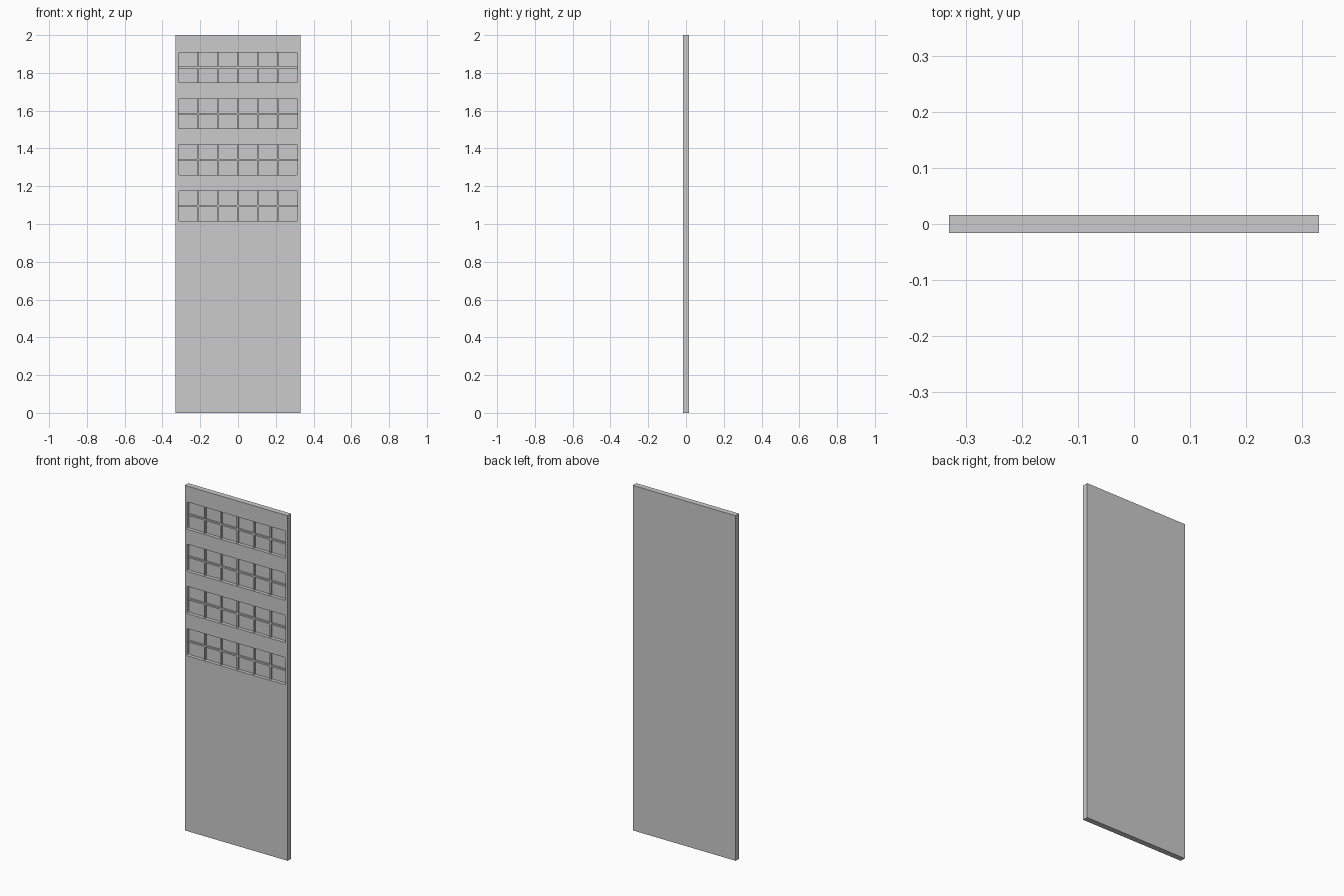
import bpy, bmesh
from mathutils import Matrix

if "Cube" in bpy.data.objects:
    bpy.data.objects.remove(bpy.data.objects["Cube"])

W, T, H = 0.66, 0.032, 2.0            # door width, thickness, height
WIN_W, WIN_H = 0.632, 0.158           # glazed strip size
CENTRES = [1.095 + 0.2445 * i for i in range(4)]
DEPTH, BAR, BAR_OUT = 0.020, 0.009, 0.010
FRONT = -T / 2


def add_box(bm, centre, size):
    m = Matrix.Translation(centre) @ Matrix.Diagonal((*size, 1))
    return bmesh.ops.create_cube(bm, size=1, matrix=m)["verts"]


def finish(bm, name):
    mesh = bpy.data.meshes.new(name)
    bm.to_mesh(mesh)
    bm.free()
    obj = bpy.data.objects.new(name, mesh)
    bpy.context.collection.objects.link(obj)
    return obj


# Door slab
bm = bmesh.new()
add_box(bm, (0, 0, H / 2), (W, T, H))
door = finish(bm, "door_slab")

# Window recess cutters with slightly rounded corners
bm = bmesh.new()
for z in CENTRES:
    add_box(bm, (0, FRONT, z), (WIN_W, 2 * DEPTH, WIN_H))
corners = [e for e in bm.edges
           if abs(e.verts[0].co.y - e.verts[1].co.y) > DEPTH]
bmesh.ops.bevel(bm, geom=corners, offset=0.006, segments=3, profile=0.5,
                affect='EDGES')
cutter = finish(bm, "window_cutter")
cutter.hide_render = True
cutter.hide_viewport = True
cutter.display_type = 'WIRE'

cut = door.modifiers.new("windows", 'BOOLEAN')
cut.operation = 'DIFFERENCE'
cut.solver = 'EXACT'
cut.object = cutter

# Glazing bars: six columns by two rows in each window
cell = WIN_W / 6
for i, z in enumerate(CENTRES):
    bm = bmesh.new()
    y = FRONT + DEPTH - BAR_OUT / 2
    for c in range(1, 6):
        x = -WIN_W / 2 + c * cell
        add_box(bm, (x, y, z), (BAR, BAR_OUT, WIN_H))
    for c in range(6):
        left = -WIN_W / 2 + c * cell + (BAR / 2 if c else 0)
        right = -WIN_W / 2 + (c + 1) * cell - (BAR / 2 if c < 5 else 0)
        add_box(bm, ((left + right) / 2, y, z), (right - left, BAR_OUT, BAR))
    finish(bm, f"window_bars_{i + 1}")
